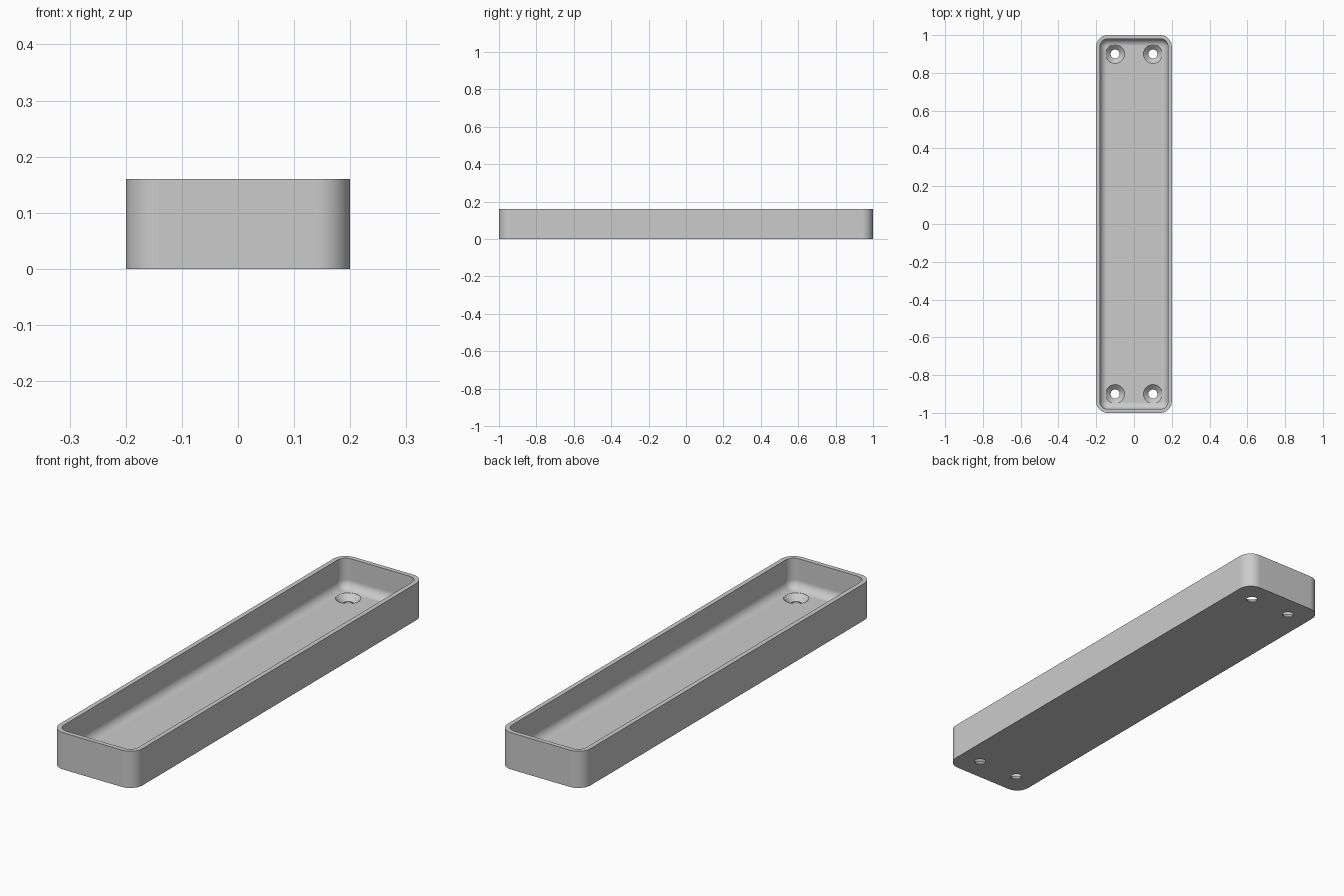
import bpy
import bmesh
from math import sin, cos, pi, radians

cube = bpy.data.objects.get("Cube")
if cube:
    bpy.data.objects.remove(cube, do_unlink=True)

HALF_X, HALF_Y, HEIGHT = 0.2, 1.0, 0.16
CORNER, WALL, FLOOR, FILLET = 0.06, 0.02, 0.03, 0.037
STEPS = 10

grey = bpy.data.materials.new("light grey")
grey.use_nodes = True
colour = (0.6, 0.6, 0.6, 1)
grey.diffuse_color = colour
grey.node_tree.nodes["Principled BSDF"].inputs["Base Color"].default_value = colour


def rounded_ring(inset, z):
    """Rounded rectangle, offset inwards from the outer outline."""
    r = CORNER - inset
    points = []
    for quarter, (sx, sy) in enumerate([(1, 1), (-1, 1), (-1, -1), (1, -1)]):
        for i in range(STEPS + 1):
            a = (quarter + i / STEPS) * pi / 2
            points.append((sx * (HALF_X - CORNER) + r * cos(a),
                           sy * (HALF_Y - CORNER) + r * sin(a), z))
    return points


def circle_ring(x, y, r, z, sides=40):
    return [(x + r * cos(2 * pi * i / sides), y + r * sin(2 * pi * i / sides), z)
            for i in range(sides)]


def loft(bm, rings):
    """Bridge successive rings and cap both ends."""
    loops = [[bm.verts.new(p) for p in ring] for ring in rings]
    for a, b in zip(loops, loops[1:]):
        for i in range(len(a)):
            j = (i + 1) % len(a)
            bm.faces.new((a[i], a[j], b[j], b[i]))
    bm.faces.new(loops[0][::-1])
    bm.faces.new(loops[-1])


def make_object(name, bm):
    bmesh.ops.recalc_face_normals(bm, faces=bm.faces[:])
    mesh = bpy.data.meshes.new(name)
    bm.to_mesh(mesh)
    bm.free()
    mesh.materials.append(grey)
    obj = bpy.data.objects.new(name, mesh)
    bpy.context.collection.objects.link(obj)
    return obj


# Tray shell: outer wall, flat rim, inner wall, filleted floor
rings = [rounded_ring(0, 0), rounded_ring(0, HEIGHT), rounded_ring(WALL, HEIGHT)]
for i in range(STEPS + 1):
    a = i / STEPS * pi / 2
    rings.append(rounded_ring(WALL + FILLET * (1 - cos(a)),
                              FLOOR + FILLET * (1 - sin(a))))
bm = bmesh.new()
loft(bm, rings)
tray = make_object("tray", bm)

# Countersunk screw holes near the four corners
hole_profile = [(0.024, -0.02), (0.024, 0.005), (0.05, FLOOR), (0.05, 0.1)]
bm = bmesh.new()
for x in (-0.1, 0.1):
    for y in (-0.9, 0.9):
        loft(bm, [circle_ring(x, y, r, z) for r, z in hole_profile])
cutter = make_object("screw_hole_cutter", bm)
cutter.hide_render = True

cut = tray.modifiers.new("screw holes", "BOOLEAN")
cut.operation = "DIFFERENCE"
cut.solver = "EXACT"
cut.object = cutter

bpy.ops.object.select_all(action="DESELECT")
tray.select_set(True)
bpy.context.view_layer.objects.active = tray
bpy.ops.object.modifier_apply(modifier=cut.name)
bpy.data.objects.remove(cutter, do_unlink=True)

# Smooth curves, crisp edges, flat floor
bpy.ops.object.shade_smooth_by_angle(angle=radians(30))
weighted = tray.modifiers.new("weighted normals", "WEIGHTED_NORMAL")
weighted.keep_sharp = True
